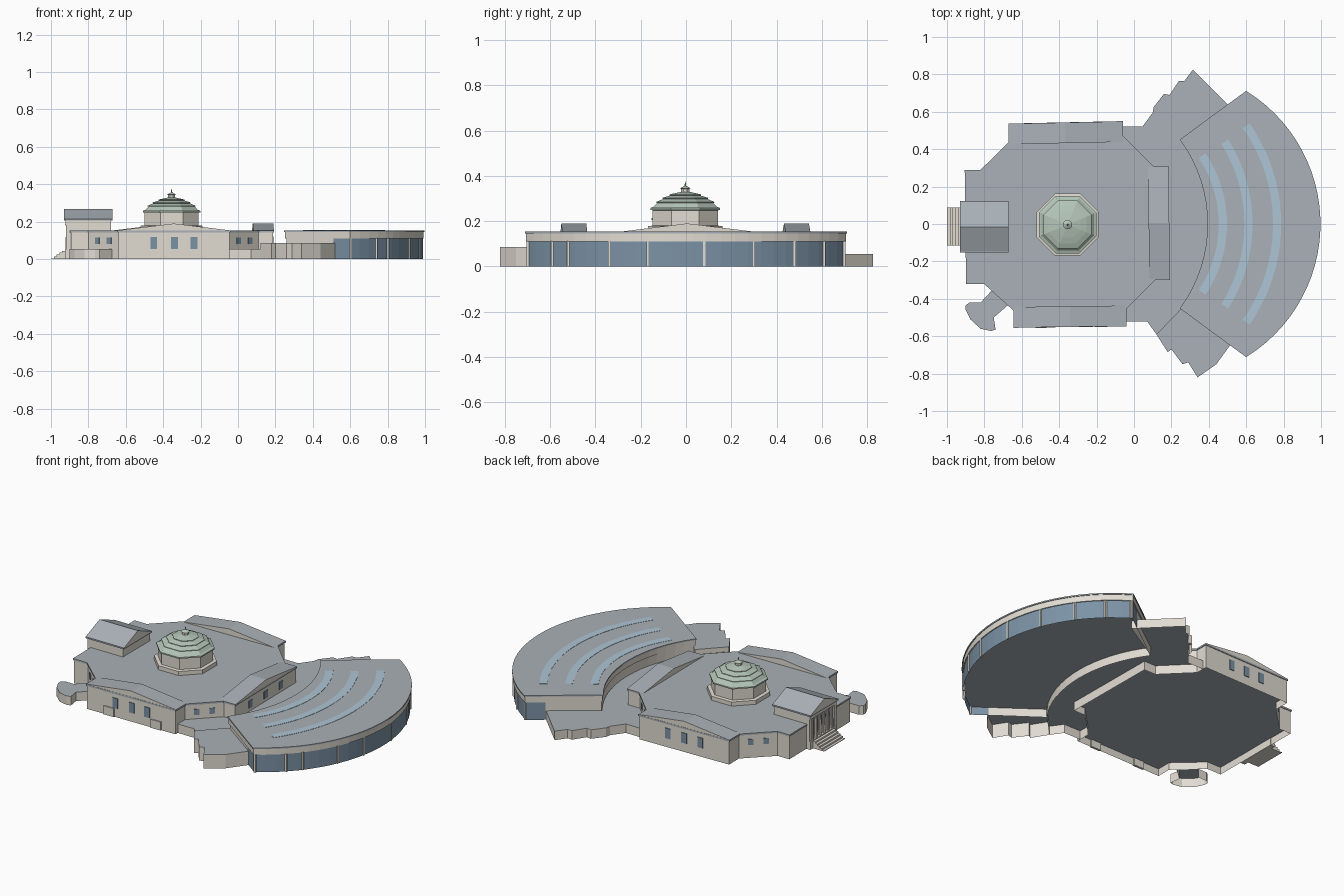
import bpy, bmesh, math
from mathutils import Vector, Matrix

if "Cube" in bpy.data.objects:
    bpy.data.objects.remove(bpy.data.objects["Cube"])


def mat(name, r, g, b):
    m = bpy.data.materials.new(name)
    m.diffuse_color = (r, g, b, 1)
    m.use_nodes = True
    m.node_tree.nodes["Principled BSDF"].inputs["Base Color"].default_value = m.diffuse_color
    return m


STONE = mat("stone", .76, .72, .65)
ROOF = mat("roof_grey", .40, .44, .475)
GLASS = mat("glass", .20, .29, .38)
SKY = mat("skylight_blue", .42, .56, .66)
GREEN = mat("copper_green", .46, .56, .48)


def make(name, verts, faces, mats, idx=None):
    me = bpy.data.meshes.new(name)
    me.from_pydata([tuple(v) for v in verts], [], faces)
    for m in mats:
        me.materials.append(m)
    if idx:
        me.polygons.foreach_set("material_index", idx)
    ob = bpy.data.objects.new(name, me)
    bpy.context.collection.objects.link(ob)
    return ob


def offset(pts, d):
    # mitred outward offset of a counter-clockwise outline
    out = []
    for i, p in enumerate(pts):
        p, a, b = Vector(p), Vector(pts[i - 1]), Vector(pts[(i + 1) % len(pts)])
        u, v = (p - a).normalized(), (b - p).normalized()
        n1, n2 = Vector((u.y, -u.x)), Vector((v.y, -v.x))
        out.append(p + (n1 + n2) * d / max(.4, 1 + n1.dot(n2)))
    return out


def shell(name, pts, levels, mats, pick=None, floor=None):
    # building shell: levels are (offset, z, material of band below); floor = raised underside
    n = len(pts)
    verts, faces, idx = [], [], []
    for k, (d, z, m) in enumerate(levels):
        verts += [(p[0], p[1], z) for p in offset(pts, d)]
        if k:
            for i in range(n):
                j = (i + 1) % n
                a, b = (k - 1) * n, k * n
                faces.append((a + i, a + j, b + j, b + i))
                idx.append(pick(k, i, m) if pick else m)
    faces.append(tuple(range(len(verts) - n, len(verts))))
    idx.append(1)
    if floor:
        faces.append(tuple(range(len(verts) + n - 1, len(verts) - 1, -1)))
        idx.append(1)
        verts += [(p[0], p[1], floor) for p in offset(pts, levels[0][0])]
    return make(name, verts, faces, mats, idx)


def box(name, lo, hi, m, place=None):
    bm = bmesh.new()
    bmesh.ops.create_cube(bm, size=1)
    lo, hi = Vector(lo), Vector(hi)
    for v in bm.verts:
        v.co = (lo + hi) / 2 + v.co * (hi - lo)
    if place:
        bm.transform(place)
    me = bpy.data.meshes.new(name)
    bm.to_mesh(me)
    bm.free()
    me.materials.append(m)
    ob = bpy.data.objects.new(name, me)
    bpy.context.collection.objects.link(ob)
    return ob


def gable(name, a, b, d, z0, z1):
    # triangular prism: face on line a-b, running along d
    a, b, d = Vector((*a, z0)), Vector((*b, z0)), Vector((*d, 0))
    c = (a + b) / 2
    c.z = z1
    make(name, [a, b, c, a + d, b + d, c + d],
         [(0, 1, 2), (3, 5, 4), (1, 4, 5, 2), (0, 2, 5, 3)], [STONE, ROOF], [0, 0, 1, 1])


def panels(name, a, b, fracs, w, z0, z1, m=GLASS, depth=.004):
    # thin boxes set on the wall from a to b
    a, b = Vector(a), Vector(b)
    ang = math.atan2(b.y - a.y, b.x - a.x)
    for f in fracs:
        p = a.lerp(b, f)
        box(name, (-w / 2, -depth, z0), (w / 2, depth, z1), m,
            Matrix.Translation((p.x, p.y, 0)) @ Matrix.Rotation(ang, 4, 'Z'))


def arc(xe, h, xm, n, grow=0):
    # arc from (xe,-h) through (xm,0) to (xe,h), optionally offset in radius
    s = xm - xe
    r = (h * h + s * s) / (2 * s)
    t = math.asin(h / r)
    return [(xm - r + (r + grow) * math.cos(-t + 2 * t * i / n),
             (r + grow) * math.sin(-t + 2 * t * i / n)) for i in range(n + 1)]


def lathe(name, prof, n, m, cx, cy):
    # faceted solid of revolution, profile radii given to the flats
    k = 1 / math.cos(math.pi / n)
    verts = [(cx + r * k * math.cos((i + .5) * math.tau / n),
              cy + r * k * math.sin((i + .5) * math.tau / n), z) for r, z in prof for i in range(n)]
    faces = [(q * n + i, q * n + (i + 1) % n, (q + 1) * n + (i + 1) % n, (q + 1) * n + i)
             for q in range(len(prof) - 1) for i in range(n)]
    faces.append(tuple(range(len(verts) - n, len(verts))))
    return make(name, verts, faces, [m])


# Main octagonal block with shallow wings
main = [(-.893, -.315), (-.80, -.315), (-.64, -.46), (-.64, -.55), (-.045, -.542), (-.045, -.45),
        (.11, -.295), (.187, -.295), (.18, .305), (.10, .305), (-.065, .47), (-.065, .545),
        (-.665, .532), (-.665, .435), (-.82, .283), (-.90, .283)]
shell("main_block", main, [(0, 0, 0), (0, .143, 0), (.005, .143, 0), (.005, .153, 1)],
      [STONE, ROOF], floor=.045)

# Pediments on the three wings
gable("south_pediment", (-.645, -.554), (-.04, -.546), (0, .11), .153, .19)
gable("north_pediment", (-.06, .549), (-.67, .536), (0, -.11), .153, .19)
gable("east_pediment", (.192, -.295), (.185, .305), (-.11, 0), .153, .19)

# Windows and low door blocks
panels("south_window", main[3], main[4], (.32, .505, .68), .035, .055, .117)
panels("north_window", main[11], main[12], (.32, .5, .68), .035, .055, .117)
panels("east_window", main[7], main[8], (.25, .5, .75), .035, .075, .12)
for i in (1, 5, 9, 13):
    panels("diagonal_window", main[i], main[i + 1], (.3, .7), .03, .08, .115)
panels("south_door_block", main[3], main[4], (.25, .78), .07, 0, .052, STONE, .007)

# Drum, stepped dome, lantern and spire
cx, cy = -.355, -.003
lathe("drum_base", [(.165, .153), (.165, .178), (.147, .18)], 8, STONE, cx, cy)
lathe("drum", [(.145, .178), (.145, .25)], 8, STONE, cx, cy)
lathe("dome", [(.145, .248), (.154, .25), (.154, .258), (.140, .263), (.124, .28), (.128, .282), (.128, .285),
               (.098, .298), (.101, .300), (.101, .303), (.067, .313), (.070, .315), (.070, .318),
               (.025, .328)], 8, GREEN, cx, cy)
lathe("lantern", [(.018, .326), (.018, .344)], 8, STONE, cx, cy)
lathe("lantern_cap", [(.018, .343), (.024, .345), (.011, .352), (.004, .356), (.001, .374)], 8, GREEN, cx, cy)

# Entrance portico
y0, y1 = -.145, .115
box("portico_hall", (-.87, y0, .055), (-.68, y1, .21), STONE)
box("portico_floor", (-.925, y0, 0), (-.895, y1, .05), STONE)
box("entablature", (-.922, y0, .183), (-.87, y1, .21), STONE)
for s in (y0, y1 - .02):
    box("portico_side_wall", (-.92, s, .05), (-.87, s + .02, .185), STONE)
for i in range(6):
    lathe("column", [(.011, .05), (.009, .178), (.013, .184)], 10, STONE,
          -.911, y0 + .035 + i * (y1 - y0 - .07) / 5)
box("portico_eave", (-.93, y0 - .007, .205), (-.67, y1 + .007, .214), ROOF)
gable("portico_roof", (-.93, y1 + .007), (-.93, y0 - .007), (.26, 0), .212, .268)
for i in range(5):
    box("entrance_step", (-1 + i * .015, -.115, 0), (-.92, .088, .004 + .01 * i), STONE)

# Small rounded pavilion at the south-west corner
pav = [(-.90, -.46), (-.875, -.51), (-.82, -.56), (-.765, -.572), (-.74, -.565), (-.75, -.50),
       (-.675, -.435), (-.76, -.355), (-.82, -.42), (-.88, -.42), (-.90, -.435)]
shell("rounded_pavilion", pav, [(0, 0, 0), (0, .055, 0)], [STONE, ROOF])

# Low link with stepped north annex, and taller south annex
inner = arc(.255, .45, .40, 16)
link = [(-.045, -.52), (.07, -.52), (.12, -.59)] + inner + \
       [(.53, .61), (.315, .825), (.27, .765), (.24, .765), (.19, .69), (.16, .695), (.105, .625),
        (.10, .595), (.045, .52), (-.065, .52), (-.065, .47), (.10, .305), (.18, .305), (.187, -.295),
        (.11, -.295), (-.045, -.45)]
shell("low_link", link, [(0, 0, 0), (0, .055, 0)], [STONE, ROOF])
annex = [(.12, -.59), (.18, -.685), (.20, -.67), (.26, -.75), (.29, -.74), (.34, -.82), (.44, -.75),
         (.52, -.64), (.255, -.45)]
shell("south_annex", annex, [(0, 0, 0), (0, .085, 0)], [STONE, ROOF])

# Fan-shaped hall: glazed outer curve under a stone fascia
outer = arc(.60, .703, .99, 27)
fan = [inner[0], (.508, -.636)] + outer + [(.508, .636)] + inner[:0:-1]
glazed = range(1, len(outer) + 2)
shell("fan_hall", fan, [(-.003, 0, 0), (-.003, .11, 0), (.003, .11, 0), (.003, .146, 0),
                        (.007, .146, 1), (.007, .154, 1)],
      [STONE, ROOF, GLASS], lambda k, i, m: 2 if k == 1 and i in glazed else m, floor=.05)
s = .99 - .60
rad = (.703 ** 2 + s * s) / (2 * s)
for y in (-.698, -.59, -.52, -.34, -.17, .08, .30, .48, .61, .698):
    x = .99 - rad + math.sqrt(rad * rad - y * y)
    box("mullion", (x - .009, y - .005, 0), (x + .002, y + .005, .112), STONE)

# Curved skylight strips, flush with the fan roof
for xe, h, xm in ((.365, .365, .475), (.485, .44, .612), (.60, .525, .765)):
    a, b = arc(xe, h, xm, 20, -.022), arc(xe, h, xm, 20, .022)
    shell("skylight", b + a[::-1], [(0, .153, 0), (0, .1555, 0)], [SKY, SKY])
